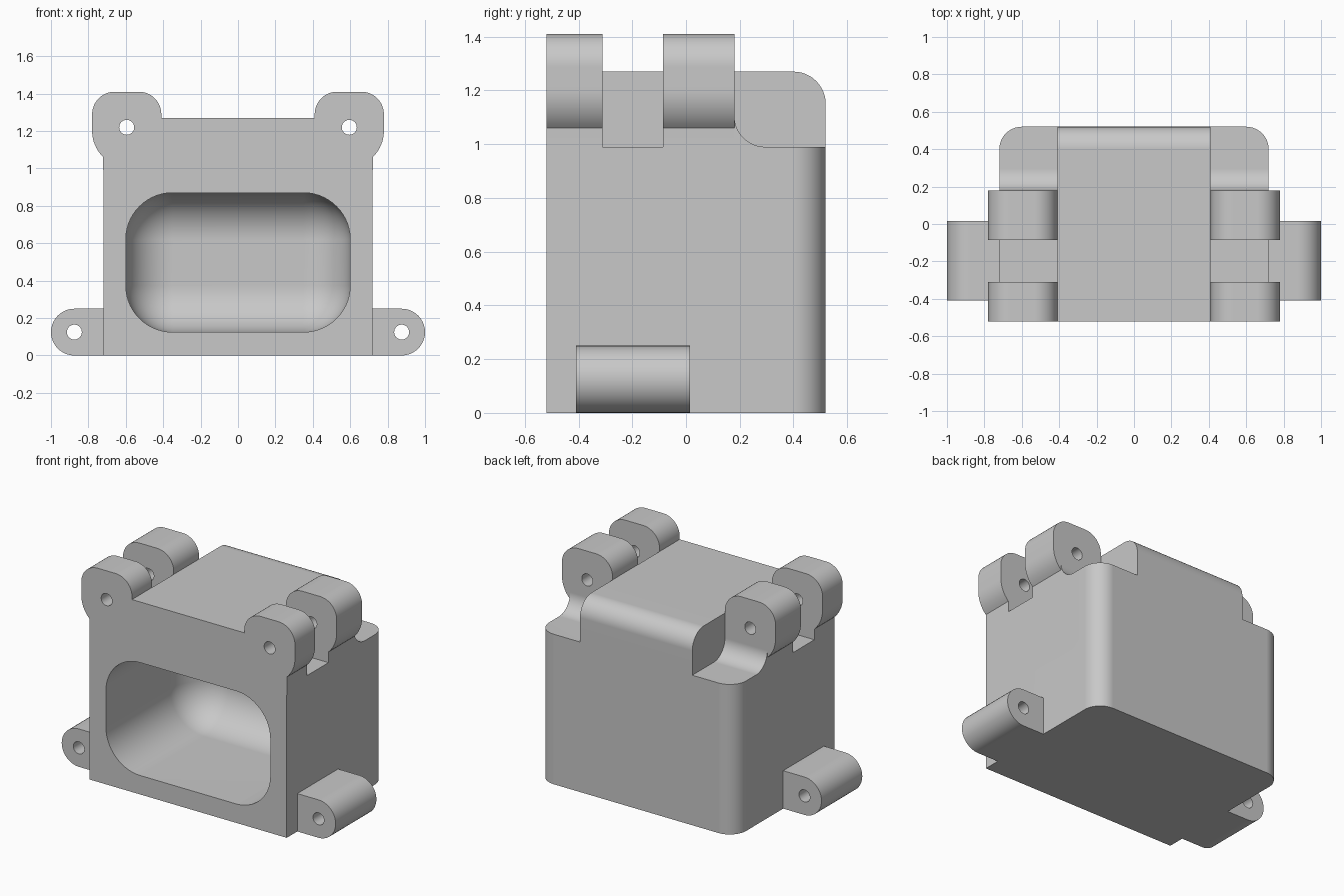
import bpy, bmesh
from math import cos, sin, radians
from mathutils import Vector

cube = bpy.data.objects.get("Cube")
if cube:
    bpy.data.objects.remove(cube, do_unlink=True)

grey = bpy.data.materials.new("plain grey")
grey.use_nodes = True
grey.diffuse_color = (0.58, 0.58, 0.58, 1)
grey.node_tree.nodes["Principled BSDF"].inputs["Base Color"].default_value = (0.58, 0.58, 0.58, 1)

W, D = 0.72, 0.52      # housing half width, half depth
SHELF, TOP = 0.99, 1.27  # corner shelf height, roof height
IN = 0.41              # half width of the raised centre
R = 0.12               # common rounding radius


def arc(cu, cv, r, start, end, steps=12):
    """Points on an arc, angles in degrees."""
    angles = [radians(start + (end - start) * i / steps) for i in range(steps + 1)]
    return [(cu + r * cos(a), cv + r * sin(a)) for a in angles]


def make_object(name, bm):
    bmesh.ops.recalc_face_normals(bm, faces=bm.faces)
    mesh = bpy.data.meshes.new(name)
    bm.to_mesh(mesh)
    bm.free()
    mesh.materials.append(grey)
    obj = bpy.data.objects.new(name, mesh)
    bpy.context.collection.objects.link(obj)
    return obj


def prism(name, profile, axis, lo, hi, side=1):
    """Extrude a flat profile along an axis; side=-1 mirrors it across x."""
    place = {"x": lambda u, v, t: (t * side, u, v),
             "y": lambda u, v, t: (u * side, t, v),
             "z": lambda u, v, t: (u * side, v, t)}[axis]
    bm = bmesh.new()
    face = bm.faces.new([bm.verts.new(place(u, v, lo)) for u, v in profile])
    new = bmesh.ops.extrude_face_region(bm, geom=[face])["geom"]
    step = Vector(place(0, 0, hi)) - Vector(place(0, 0, lo))
    bmesh.ops.translate(bm, vec=step, verts=[v for v in new if isinstance(v, bmesh.types.BMVert)])
    return make_object(name, bm)


def combine(target, tool, operation):
    """Apply a boolean and delete the helper."""
    tool.hide_render = True
    mod = target.modifiers.new("combine", "BOOLEAN")
    mod.operation, mod.solver, mod.object = operation, "EXACT", tool
    bpy.context.view_layer.objects.active = target
    bpy.ops.object.modifier_apply(modifier=mod.name)
    bpy.data.objects.remove(tool, do_unlink=True)


def drill(target, x, z):
    circle = arc(x, z, 0.04, 0, 360, 32)[:-1]
    combine(target, prism("drill", circle, "y", -1, 1), "DIFFERENCE")


def finish(obj):
    bpy.ops.object.select_all(action="DESELECT")
    obj.select_set(True)
    bpy.context.view_layer.objects.active = obj
    bpy.ops.object.shade_smooth_by_angle(angle=radians(30))
    mod = obj.modifiers.new("even shading", "WEIGHTED_NORMAL")
    mod.keep_sharp = True


# Housing: lower block with rounded rear corners
plan = [(-W, -D), (W, -D)] + arc(W - R, D - R, R, 0, 90) + arc(R - W, D - R, R, 90, 180)
housing = prism("housing", plan, "z", 0, SHELF)

# Raised centre with rounded rear top edge
roof = [(-D, 0.92), (D, 0.92)] + arc(D - R, TOP - R, R, 0, 90) + [(-D, TOP)]
combine(housing, prism("raised_centre", roof, "x", -IN, IN), "UNION")

# Hinge ears in front and rear pairs, with a fillet behind each rear ear
ear_profile = ([(IN, 0.94), (W, 0.94)] + arc(0.587, 1.2, 0.193, -46, 0, 8)
               + arc(0.78 - R, 1.41 - R, R, 0, 90) + arc(IN + R, 1.41 - R, R, 90, 180))
fillet = [(0.14, 0.94), (0.295, 0.94)] + arc(0.295, 1.105, 0.115, 270, 180) + [(0.14, 1.105)]
for side in (-1, 1):
    for front, back in ((-D, -0.31), (-0.085, 0.18)):
        combine(housing, prism("hinge_ear", ear_profile, "y", front, back, side), "UNION")
    combine(housing, prism("ear_fillet", fillet, "x", IN - 0.03, W, side), "UNION")

# Front pocket: a fully rounded box cut into the housing
bm = bmesh.new()
bmesh.ops.create_cube(bm, size=1)
for v in bm.verts:
    v.co = (v.co.x * 1.2, v.co.y * 1.4 - 0.3, v.co.z * 0.745 + 0.4975)
bmesh.ops.bevel(bm, geom=bm.edges[:], offset=0.25, segments=14, profile=0.5, affect="EDGES")
combine(housing, make_object("pocket", bm), "DIFFERENCE")

# Hinge pin holes
for side in (-1, 1):
    drill(housing, side * 0.595, 1.22)
finish(housing)

# Side mounting tabs with bolt holes
tab_profile = [(W, 0)] + arc(0.875, 0.125, 0.125, -90, 90, 20) + [(W, 0.25)]
for side, label in ((1, "left"), (-1, "right")):
    tab = prism(label + "_mounting_tab", tab_profile, "y", -0.41, 0.015, side)
    drill(tab, side * 0.875, 0.125)
    finish(tab)
